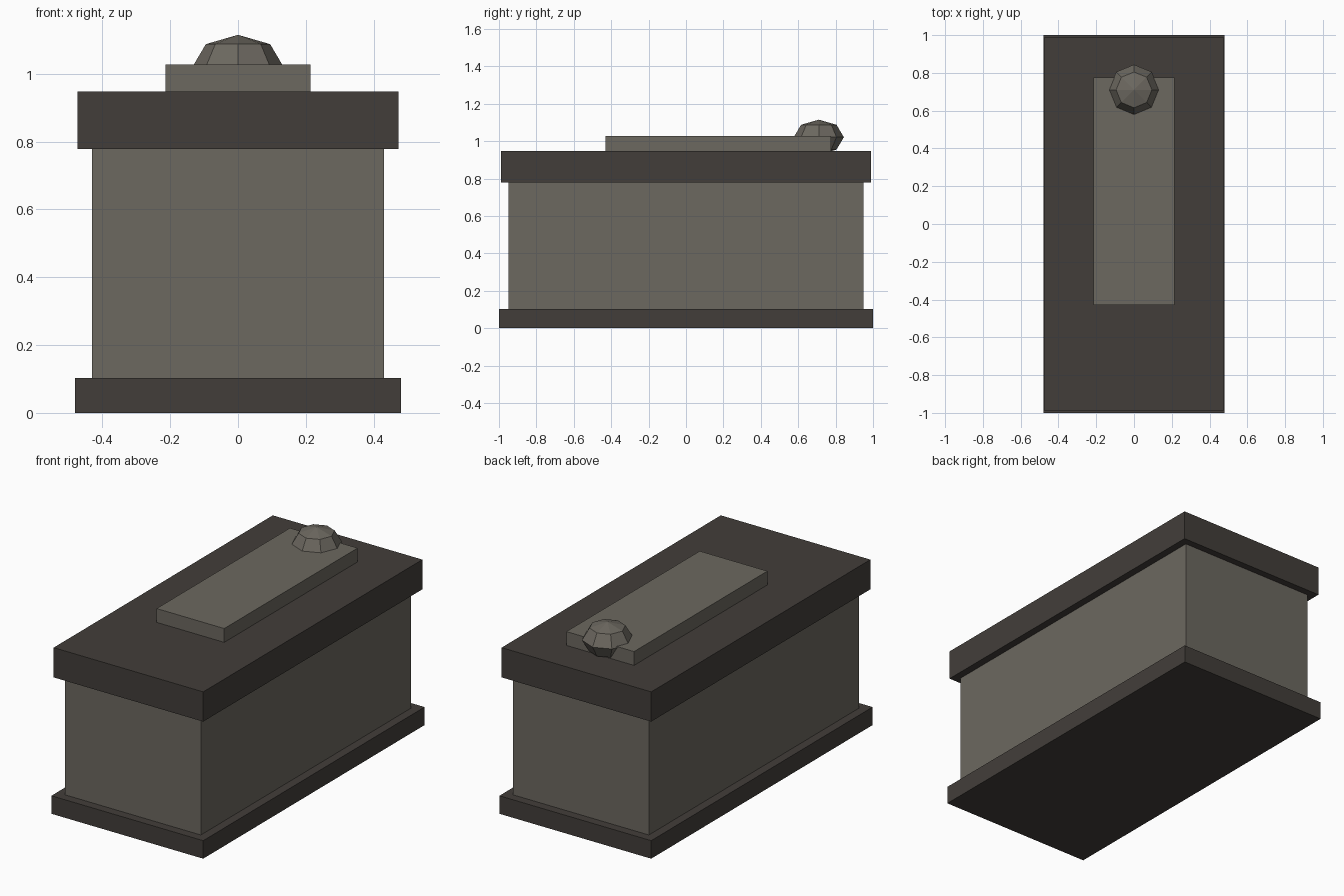
import bpy

if "Cube" in bpy.data.objects:
    bpy.data.objects.remove(bpy.data.objects["Cube"])


def material(name, rgb):
    m = bpy.data.materials.new(name)
    m.diffuse_color = (*rgb, 1)
    m.use_nodes = True
    m.node_tree.nodes["Principled BSDF"].inputs["Base Color"].default_value = m.diffuse_color
    return m


dark = material("dark_stone", (0.055, 0.048, 0.042))
light = material("light_stone", (0.15, 0.138, 0.116))


def box(name, half_x, y0, y1, z0, z1, mat):
    bpy.ops.mesh.primitive_cube_add(size=1, location=(0, (y0 + y1) / 2, (z0 + z1) / 2))
    ob = bpy.context.object
    ob.name = name
    ob.scale = (half_x * 2, y1 - y0, z1 - z0)
    bpy.ops.object.transform_apply(location=False, rotation=False, scale=True)
    ob.data.materials.append(mat)
    return ob


# Stacked tomb: plinth, chest, lid and raised slab
box("plinth", 0.48, -1.0, 1.0, 0.0, 0.103, dark)
box("chest", 0.43, -0.95, 0.95, 0.103, 0.778, light)
box("lid", 0.473, -0.99, 0.99, 0.778, 0.948, dark)
box("raised_slab", 0.214, -0.43, 0.775, 0.948, 1.027, light)

# Faceted, flattened knob sunk into the head end of the slab
bpy.ops.mesh.primitive_uv_sphere_add(segments=8, ring_count=4, radius=0.134,
                                     location=(0, 0.71, 1.021))
knob = bpy.context.object
knob.name = "head_knob"
knob.scale = (1, 1, 0.7)
bpy.ops.object.transform_apply(location=False, rotation=False, scale=True)
knob.data.materials.append(light)
